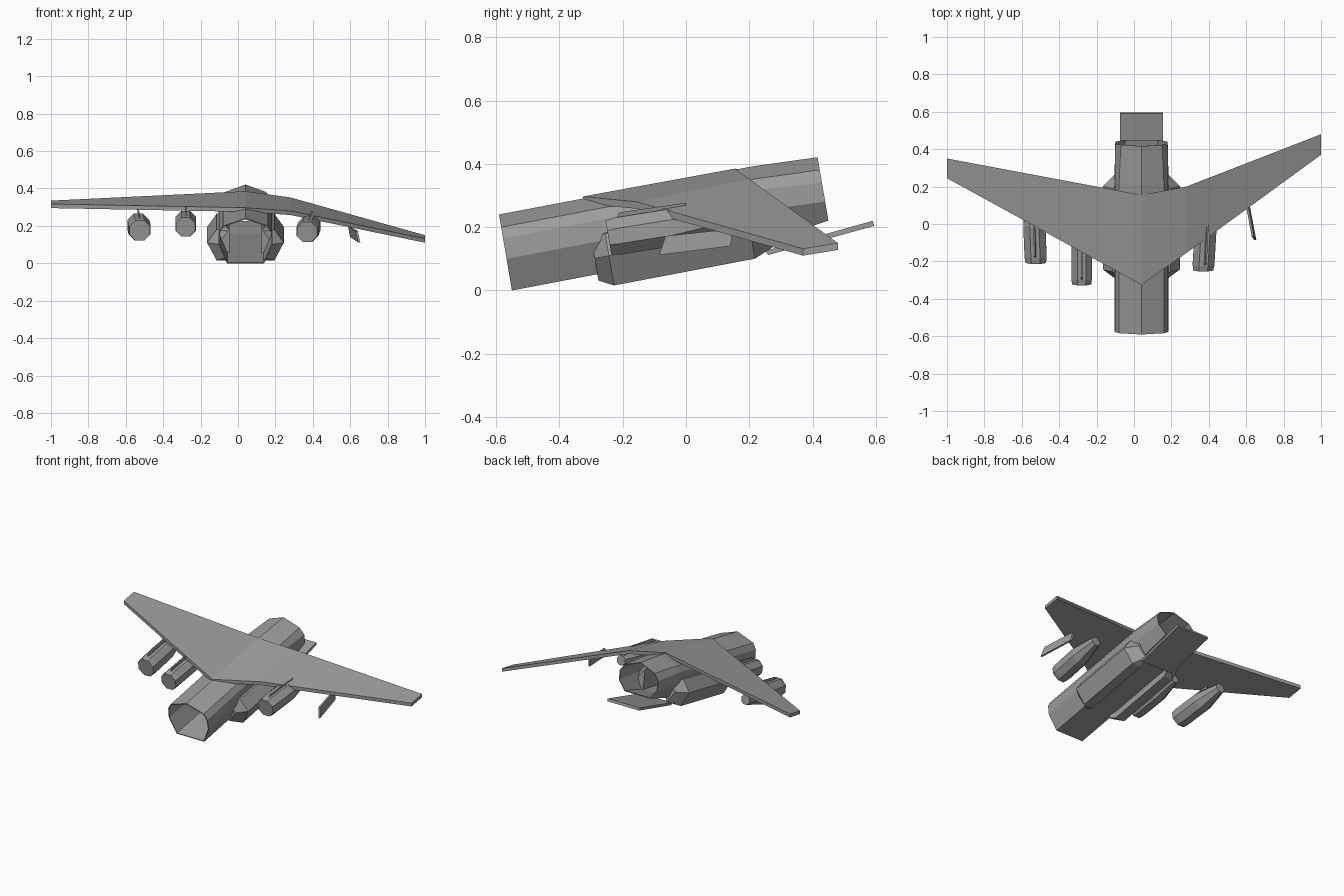
import bpy, bmesh, math

cube = bpy.data.objects.get("Cube")
if cube:
    bpy.data.objects.remove(cube, do_unlink=True)

grey = bpy.data.materials.new("hull grey")
grey.use_nodes = True
colour = (0.33, 0.33, 0.33, 1)
grey.diffuse_color = colour
grey.node_tree.nodes["Principled BSDF"].inputs["Base Color"].default_value = colour

CENTRE, PITCH = 0.04, 0.19


def place(dx, s, h):
    """Point on the nose-down hull: sideways, along the keel, above the keel."""
    return (CENTRE + dx, s - 0.17 * h, PITCH * (s + 0.55) + h)


def loft(name, rings, caps=True):
    """Skin a row of closed rings that have equal point counts."""
    bm = bmesh.new()
    rows = [[bm.verts.new(p) for p in ring] for ring in rings]
    n = len(rows[0])
    for a, b in zip(rows, rows[1:]):
        for i in range(n):
            j = (i + 1) % n
            bm.faces.new((a[i], a[j], b[j], b[i]))
    if caps:
        bm.faces.new(rows[0])
        bm.faces.new(rows[-1])
    bmesh.ops.recalc_face_normals(bm, faces=bm.faces)
    mesh = bpy.data.meshes.new(name)
    bm.to_mesh(mesh)
    bm.free()
    mesh.materials.append(grey)
    obj = bpy.data.objects.new(name, mesh)
    bpy.context.collection.objects.link(obj)
    return obj


def plate(name, points, half):
    """Thin upright panel with its thickness along x."""
    return loft(name, [[(x + d, y, z) for x, y, z in points] for d in (-half, half)])


# Open fuselage tube with an upswept tail
def hull_ring(s, half):
    right = half + [(0, half[-1][1] + 0.04)]
    left = [(-x, h) for x, h in reversed(half)]
    return [place(x, s, h) for x, h in right + left]


body = [(0.10, 0.0), (0.145, 0.10), (0.142, 0.165), (0.12, 0.20)]
tail = [(0.09, 0.03), (0.14, 0.09), (0.14, 0.15), (0.11, 0.19)]
fuselage = loft("fuselage", [hull_ring(-0.55, body), hull_ring(0.25, body),
                             hull_ring(0.455, tail)], caps=False)
wall = fuselage.modifiers.new("wall", "SOLIDIFY")
wall.thickness = 0.006
wall.offset = -1

# Lowered cargo ramp
ramp_side = [(0.25, 0.125), (0.59, 0.22), (0.595, 0.204), (0.26, 0.112)]
loft("cargo_ramp", [[(x, y, z) for y, z in ramp_side] for x in (-0.075, 0.155)])

# Wheel fairings on both flanks, with slanted ends
profile = [(0.09, -0.044), (0.155, -0.044), (0.205, 0.05), (0.155, 0.12), (0.10, 0.13)]
for side, label in ((1, "left"), (-1, "right")):
    rings = []
    for s, inset in ((-0.28, 0.06), (-0.235, 0), (0.21, 0), (0.27, 0.06)):
        rings.append([place(side * max(dx - inset, 0.085), s, h + (inset * 0.4 if h < 0 else 0))
                      for dx, h in profile])
    loft(label + "_wheel_fairing", rings)


# Wing skins from ribs: x, leading edge y and z, trailing edge y and z
def rib(x, ly, lz, ty, tz, thick=0.022):
    return [(x, ly, lz), (x, ty, tz), (x, ty, tz - thick), (x, ly, lz - thick)]


root = rib(0.04, -0.325, 0.297, 0.155, 0.385)
loft("right_wing", [rib(-1, 0.245, 0.317, 0.35, 0.335), root])
loft("left_wing_bent", [root, rib(0.28, -0.155, 0.28, 0.20, 0.352),
                        rib(1, 0.37, 0.132, 0.48, 0.15)])

# Engine pods: front centre, radius, sideways drift, pylon lean and rise
engines = [
    ("outer_right", -0.525, -0.205, 0.175, 0.064, -0.04, -0.01, 0.125),
    ("inner_right", -0.28, -0.32, 0.193, 0.060, 0.0, 0.0, 0.12),
    ("inner_left", 0.37, -0.245, 0.167, 0.063, 0.06, 0.025, 0.11),
]
for label, x0, y0, z0, radius, drift, lean, rise in engines:
    rings = []
    for along, scale in ((0, 0.92), (0.03, 1), (0.2, 1), (0.36, 0.5)):
        ring = []
        for i in range(8):
            a = math.tau * (i + 0.5) / 8
            up = radius * scale * math.sin(a)
            ring.append((x0 + drift * along + radius * scale * math.cos(a),
                         y0 + along - 0.17 * up, z0 + 0.16 * along + up))
        rings.append(ring)
    loft(label + "_engine", rings)
    plate(label + "_pylon", [(x0, y0 + 0.015, z0 + 0.045),
                             (x0 + lean * 0.6, y0 + 0.035, z0 + 0.08),
                             (x0 + lean, y0 + 0.245, z0 + rise),
                             (x0 + drift * 0.2, y0 + 0.245, z0 + 0.03)], 0.004)

# Empty pylon where an engine is missing
plate("empty_pylon", [(0.635, -0.065, 0.172), (0.595, 0.15, 0.195),
                      (0.605, 0.14, 0.14), (0.648, -0.085, 0.112)], 0.006)
